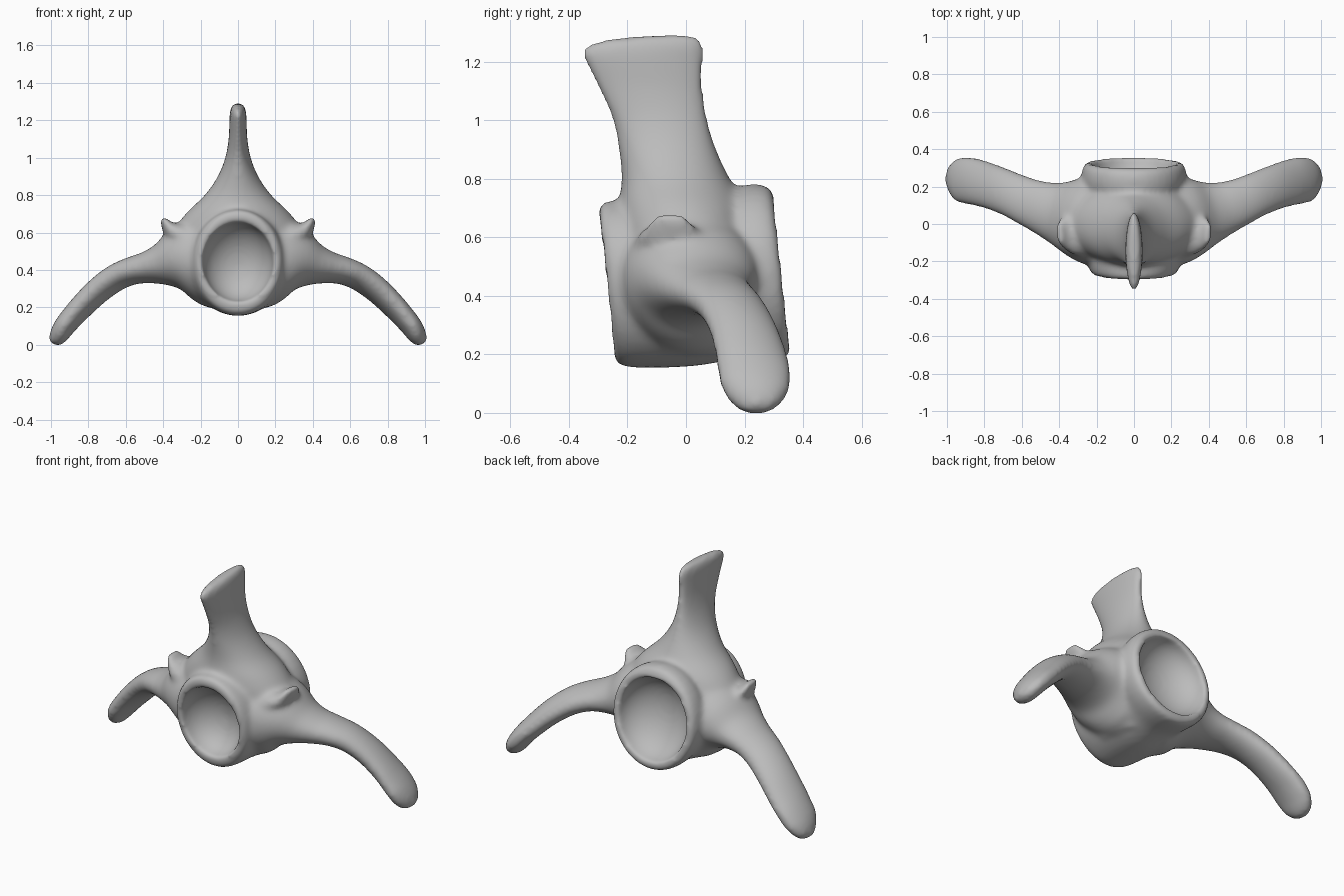
import bpy, bmesh, math
from mathutils import Vector

cube = bpy.data.objects.get("Cube")
if cube:
    bpy.data.objects.remove(cube, do_unlink=True)

UP = Vector((0, 0, 1))
TILT = -0.11  # both end discs lean forward at the top


def refine(rows, steps=4):
    """Smooth a list of section rows with a Catmull-Rom curve."""
    out = []
    for i in range(len(rows) - 1):
        a, b, c, d = (rows[max(i - 1, 0)], rows[i], rows[i + 1],
                      rows[min(i + 2, len(rows) - 1)])
        for k in range(steps):
            t = k / steps
            out.append([0.5 * (2 * q + (r - p) * t + (2 * p - 5 * q + 4 * r - s) * t ** 2
                               + (3 * q - p - 3 * r + s) * t ** 3)
                        for p, q, r, s in zip(a, b, c, d)])
    return out + [list(rows[-1])]


def loft(bm, sections, sides=40):
    """Skin elliptical rings given as (centre, half axis, half axis)."""
    rings = []
    for centre, u, v in sections:
        angles = [math.tau * k / sides for k in range(sides)]
        rings.append([bm.verts.new(centre + u * math.cos(a) + v * math.sin(a)) for a in angles])
    faces = [bm.faces.new(rings[0]), bm.faces.new(rings[-1])]
    for r, q in zip(rings, rings[1:]):
        for k in range(sides):
            n = (k + 1) % sides
            faces.append(bm.faces.new((r[k], r[n], q[n], q[k])))
    bmesh.ops.recalc_face_normals(bm, faces=faces)


def limb(bm, rows, side):
    """Flattened limb along a path: x, y, z, half chord, half thickness."""
    rows = refine(rows)
    pts = [Vector(r[:3]) for r in rows]
    sections = []
    for i, r in enumerate(rows):
        along = (pts[min(i + 1, len(pts) - 1)] - pts[max(i - 1, 0)]).normalized()
        chord = UP.cross(along).normalized()
        thick = along.cross(chord)
        ring = [pts[i].copy(), chord * r[3], thick * r[4]]
        for vec in ring:
            vec.x *= side
        sections.append(ring)
    loft(bm, sections)


def new_object(name, bm):
    mesh = bpy.data.meshes.new(name)
    bm.to_mesh(mesh)
    bm.free()
    obj = bpy.data.objects.new(name, mesh)
    bpy.context.collection.objects.link(obj)
    return obj


def apply_modifier(obj, kind, **settings):
    mod = obj.modifiers.new(kind.title(), kind)
    for key, value in settings.items():
        setattr(mod, key, value)
    bpy.ops.object.modifier_apply(modifier=mod.name)


bm = bmesh.new()

# Central drum: y, z, half width, half height
drum = [(-0.272, 0.44, 0.205, 0.25), (-0.25, 0.44, 0.235, 0.28), (-0.15, 0.44, 0.26, 0.286),
        (0, 0.45, 0.275, 0.29), (0.15, 0.47, 0.265, 0.286), (0.24, 0.482, 0.28, 0.298),
        (0.305, 0.482, 0.272, 0.295), (0.328, 0.48, 0.25, 0.27)]
loft(bm, [(Vector((0, y, z)), Vector((w, 0, 0)), Vector((0, TILT * h, h)))
          for y, z, w, h in refine(drum)])

# Arch and upright spine: z, y, half width, half depth
spine = [(0.2, 0, 0.16, 0.2), (0.3, 0, 0.29, 0.22), (0.45, 0.01, 0.36, 0.225),
         (0.6, 0, 0.345, 0.23), (0.7, -0.01, 0.28, 0.22), (0.8, -0.035, 0.178, 0.185),
         (0.9, -0.063, 0.108, 0.167), (1, -0.088, 0.068, 0.163), (1.1, -0.118, 0.05, 0.178),
         (1.2, -0.143, 0.046, 0.203), (1.24, -0.148, 0.044, 0.21), (1.27, -0.145, 0.036, 0.19),
         (1.288, -0.13, 0.022, 0.13)]
loft(bm, [(Vector((0, y, z)), Vector((w, 0, 0)), Vector((0, d, 0.06 * d if z > 1.22 else 0)))
          for z, y, w, d in refine(spine)])

# Side processes, wide where they grow from the drum
wing = [(0.1, 0.02, 0.45, 0.25, 0.26), (0.2, 0.02, 0.46, 0.247, 0.24),
        (0.3, 0.037, 0.457, 0.22, 0.185), (0.4, 0.06, 0.432, 0.172, 0.117),
        (0.48, 0.085, 0.414, 0.145, 0.087), (0.56, 0.115, 0.397, 0.13, 0.075),
        (0.65, 0.155, 0.36, 0.121, 0.071), (0.75, 0.195, 0.287, 0.121, 0.067),
        (0.85, 0.225, 0.188, 0.126, 0.062), (0.92, 0.237, 0.108, 0.124, 0.058),
        (0.955, 0.24, 0.055, 0.102, 0.052), (0.972, 0.24, 0.02, 0.07, 0.04),
        (0.978, 0.24, 0, 0.035, 0.024)]
# Small hooked facets on the shoulders
facet = [(0.22, -0.05, 0.55, 0.13, 0.09), (0.3, -0.05, 0.585, 0.12, 0.068),
         (0.355, -0.05, 0.61, 0.1, 0.048), (0.385, -0.053, 0.645, 0.077, 0.027),
         (0.402, -0.055, 0.678, 0.05, 0.016)]
for side in (1, -1):
    limb(bm, wing, side)
    limb(bm, facet, side)

bone = new_object("vertebra", bm)
bpy.context.view_layer.objects.active = bone
bone.select_set(True)
apply_modifier(bone, 'REMESH', mode='VOXEL', voxel_size=0.012)

# Dished hollows in the front and back discs: y, z, half width, half height, depth
for y, z, w, h, depth in ((-0.278, 0.443, 0.19, 0.213, 0.17), (0.333, 0.48, 0.224, 0.24, 0.17)):
    cut = bmesh.new()
    bmesh.ops.create_uvsphere(cut, u_segments=40, v_segments=24, radius=1)
    for v in cut.verts:
        v.co = (v.co.x * w, y + v.co.y * depth + TILT * h * v.co.z, z + v.co.z * h)
    cutter = new_object("hollow_cutter", cut)
    cutter.hide_render = True
    apply_modifier(bone, 'BOOLEAN', operation='DIFFERENCE', solver='EXACT', object=cutter)
    bpy.data.objects.remove(cutter, do_unlink=True)

# Blend the joints
apply_modifier(bone, 'REMESH', mode='VOXEL', voxel_size=0.012)
apply_modifier(bone, 'SMOOTH', factor=0.5, iterations=14)

# Plain bone grey
grey = bpy.data.materials.new("bone_grey")
grey.use_nodes = True
colour = (0.5, 0.5, 0.5, 1)
grey.diffuse_color = colour
grey.node_tree.nodes["Principled BSDF"].inputs["Base Color"].default_value = colour
bone.data.materials.clear()
bone.data.materials.append(grey)
bpy.ops.object.shade_smooth()
